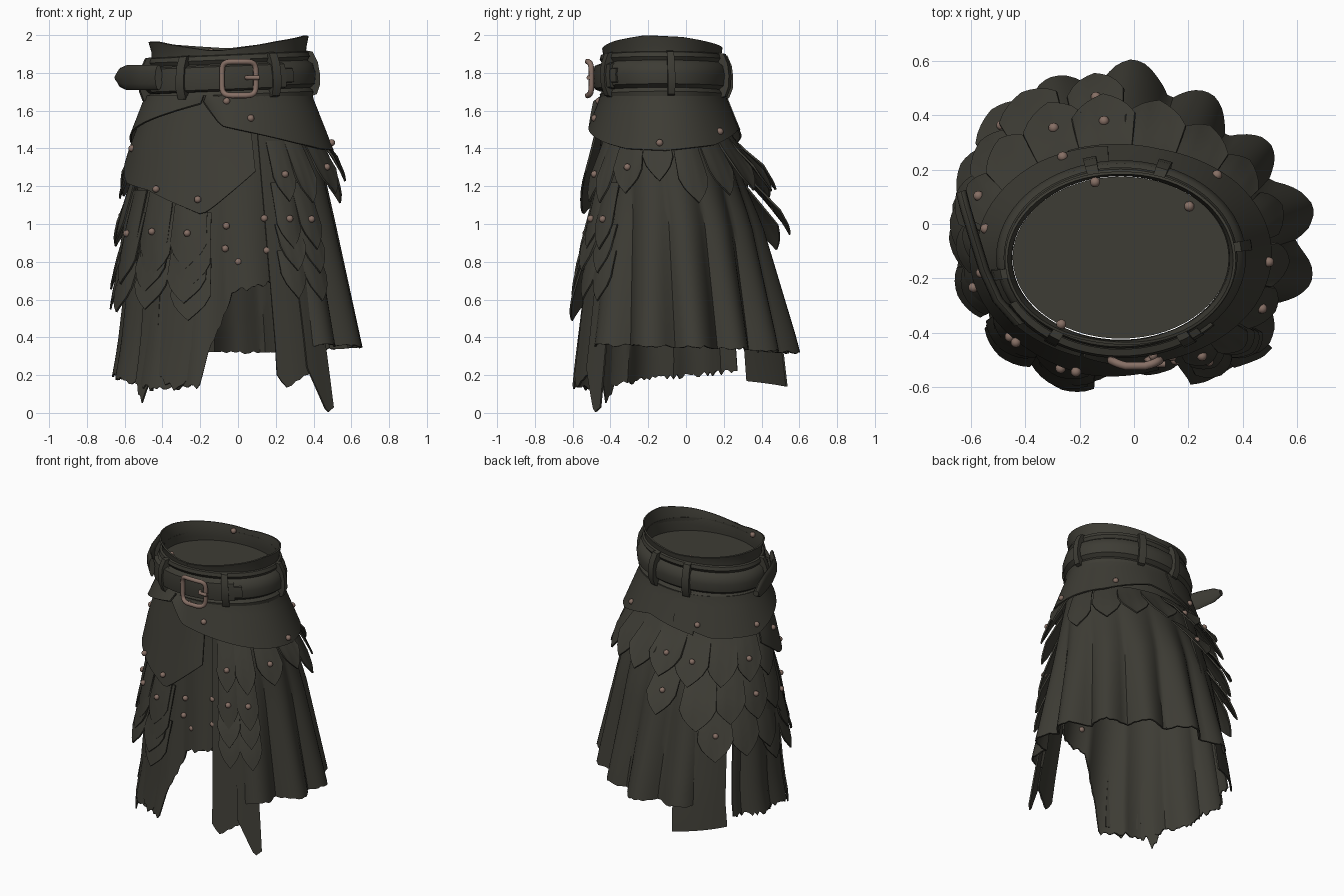
import bpy, bmesh, math, random
from mathutils import Vector

random.seed(4)
if "Cube" in bpy.data.objects:
    bpy.data.objects.remove(bpy.data.objects["Cube"])


def material(name, rgb):
    m = bpy.data.materials.new(name)
    m.use_nodes = True
    m.diffuse_color = (*rgb, 1)
    bsdf = m.node_tree.nodes["Principled BSDF"]
    bsdf.inputs["Base Color"].default_value = (*rgb, 1)
    bsdf.inputs["Roughness"].default_value = 0.8
    return m


LEATHER = material("dark_leather", (0.047, 0.045, 0.035))
COPPER = material("dull_copper", (0.24, 0.16, 0.13))

# Body outline by height: z, centre x, centre y, radius x, radius y
BODY = [(0, 0, -.02, .64, .56), (.35, 0, -.02, .59, .525), (1, -.025, -.06, .515, .425),
        (1.4, -.04, -.11, .465, .335), (1.66, -.045, -.12, .415, .305),
        (1.9, -.05, -.125, .395, .3), (2, -.055, -.13, .42, .33)]


def lerp(points, x):
    """Value of a polyline at x; a plain number is constant."""
    if not isinstance(points, list):
        return points
    if x <= points[0][0]:
        return points[0][1]
    for (a, p), (b, q) in zip(points, points[1:]):
        if x <= b:
            return p + (q - p) * (x - a) / (b - a)
    return points[-1][1]


def surf(deg, z, off=0):
    """Point on the body; 0 degrees is the front, turning towards +x."""
    cx, cy, rx, ry = (lerp([(r[0], r[i]) for r in BODY], z) for i in range(1, 5))
    t = math.radians(deg)
    if math.sin(t) > 0:  # the back left quarter hangs closer
        off -= .075 * max(0, 1.4 - z) * max(0, -math.sin(2 * t))
    return Vector((cx + (rx + off) * math.sin(t), cy - (ry + off) * math.cos(t), z))


def finish(name, bm, mat, thick=0):
    bmesh.ops.recalc_face_normals(bm, faces=bm.faces)
    if thick:
        bmesh.ops.solidify(bm, geom=bm.faces[:], thickness=thick)
    me = bpy.data.meshes.new(name)
    bm.to_mesh(me)
    bm.free()
    me.materials.append(mat)
    me.shade_smooth()
    me.set_sharp_from_angle(angle=math.radians(40))
    ob = bpy.data.objects.new(name, me)
    bpy.context.collection.objects.link(ob)


def loft(name, rings, mat, closed=False, loop=False, caps=False, thick=0):
    """Skin rows of points; closed joins each row, loop joins last to first."""
    bm = bmesh.new()
    rows = [[bm.verts.new(p) for p in r] for r in rings]
    pairs = list(zip(rows, rows[1:])) + ([(rows[-1], rows[0])] if loop else [])
    n = len(rows[0])
    for a, b in pairs:
        for i in range(n if closed else n - 1):
            j = (i + 1) % n
            bm.faces.new((a[i], a[j], b[j], b[i]))
    if caps:
        bm.faces.new(rows[0])
        bm.faces.new(rows[-1])
    finish(name, bm, mat, thick)


def panel(name, t0, t1, top, bottom, off, flare=0, bulge=0, pleat=0, ragged=0, nv=8, step=3):
    """Leather sheet hung on the body between two angles."""
    nu = max(8, 2 * round((t1 - t0) / step / 2))
    rings = []
    for i in range(nu + 1):
        u = i / nu
        t = t0 + (t1 - t0) * u
        za = lerp(top, t)
        zb = lerp(bottom, t) + random.uniform(-ragged, ragged)
        col = []
        for j in range(nv + 1):
            v = j / nv
            z = za + (zb - za) * v
            fold = pleat * abs(math.sin(math.pi * (t - 58.5) / 27)) * max(0, (1.45 - z) / 1.1)
            swell = bulge * (1 - (2 * u - 1) ** 2) * math.sin(math.pi * min(1, v + .1) * .6)
            col.append(surf(t, z, off + flare * v + swell + fold))
        rings.append(col)
    loft(name, rings, LEATHER, thick=.01)


def band(name, profile, t0, t1, step=5):
    """Sweep an (offset, height) section round the waist, tilted slightly."""
    n = max(2, round((t1 - t0) / step))
    full = t1 - t0 == 360
    rings = []
    for i in range(n if full else n + 1):
        t = t0 + (t1 - t0) * i / n
        rise = .018 * math.sin(math.radians(t))
        rings.append([surf(t, z, o) + Vector((0, 0, rise)) for o, z in profile])
    loft(name, rings, LEATHER, closed=True, loop=full, caps=not full)


def rivet(t, z, off):
    bm = bmesh.new()
    bmesh.ops.create_icosphere(bm, subdivisions=2, radius=.019)
    bmesh.ops.translate(bm, verts=bm.verts, vec=surf(t, z, off))
    finish("rivet", bm, COPPER)


def shingle(t, top, tip, half, off=.03, flare=.06, stud=False):
    flare += random.uniform(-.01, .015)
    tip += random.uniform(-.02, .02)
    shape = [(t - half, tip + .13), (t - .7 * half, tip + .07), (t, tip),
             (t + .7 * half, tip + .07), (t + half, tip + .13)]
    panel("leather_scale", t - half, t + half, top, shape, off, flare, bulge=.025)
    if stud:
        rivet(t, top + (tip - top) * .55, off + .55 * flare + .028)


# Waist collar and the closed lining inside it
panel("waist_collar", -6, 354, [(-6, 1.92), (6, 1.93), (40, 1.97), (75, 2), (110, 1.99),
      (180, 1.93), (260, 1.965), (300, 1.965), (345, 1.92)], 1.64, 0, nv=6, step=5)
loft("waist_lining", [[surf(t, z, o) for t in range(0, 360, 6)] for z, o in
     ((1.82, -.004), (1.805, -.15))], LEATHER, closed=True, caps=True)

# Padded belt, front strap and loops
band("padded_belt", [(.002, 1.66), (.026, 1.66), (.032, 1.685), (.018, 1.705), (.044, 1.725),
     (.054, 1.78), (.044, 1.83), (.018, 1.85), (.032, 1.87), (.026, 1.893), (.002, 1.9)], 0, 360)
band("belt_strap", [(.035, 1.705), (.06, 1.715), (.068, 1.78), (.06, 1.835), (.035, 1.845)], -62, 40)
band("belt_strap_tip", [(.035, 1.735), (.06, 1.74), (.064, 1.78), (.06, 1.81), (.035, 1.815)], 40, 47)
for t in (-33, 32, 97, 160, 194, 280):
    band("belt_loop", [(.02, 1.66), (.05, 1.67), (.072, 1.72), (.077, 1.78), (.072, 1.84),
         (.05, 1.895), (.02, 1.9)], t - 3, t + 3, step=2)

# Loose belt end standing off the side
tail = [(-.42, -.37, 1), (-.5, -.28, 1), (-.55, -.17, 1), (-.59, -.04, 1), (-.62, .06, .8), (-.635, .12, .3)]
rings = []
for x, y, s in tail:
    side = Vector((.9, .3, 0)).normalized() * .02
    rings.append([Vector((x, y, 1.775)) + side * math.cos(a) + Vector((0, 0, .066 * s * math.sin(a)))
                  for a in (k * math.tau / 12 for k in range(12))])
loft("belt_tail", rings, LEATHER, closed=True, caps=True)


# Buckle frame and prong
def rod(name, points, radius, cyclic):
    cu = bpy.data.curves.new(name, "CURVE")
    cu.dimensions = "3D"
    cu.bevel_depth, cu.bevel_resolution, cu.use_fill_caps = radius, 2, True
    sp = cu.splines.new("POLY")
    sp.points.add(len(points) - 1)
    for p, co in zip(sp.points, points):
        p.co = (*co, 1)
    sp.use_cyclic_u = cyclic
    cu.materials.append(COPPER)
    bpy.context.collection.objects.link(bpy.data.objects.new(name, cu))


frame = []
for k in range(32):
    a = (k + .5) * math.tau / 32
    x, z = (.09 * math.copysign(abs(q) ** .4, q) for q in (math.cos(a), math.sin(a)))
    frame.append((x + .005, -.525 + 3 * x * x, 1.77 + z))
rod("buckle_frame", frame, .015, True)
rod("buckle_prong", [(.045, -.49, 1.775), (.06, -.515, 1.775), (.115, -.515, 1.775)], .012, False)

# Pleated skirt: higher hem on the left, lower ragged hem on the right and open front
panel("skirt_left", 36, 222, 1.62, [(36, .36), (100, .35), (180, .32), (222, .32)], 0,
      pleat=.095, ragged=.008, nv=14, step=2.25)
panel("skirt_right", 240, 382, 1.62, [(240, .22), (290, .18), (320, .13), (343, .14),
      (345, .3), (353, .5), (358, .64), (382, .7)], .01, pleat=.045, ragged=.014, nv=14, step=1.5)

# Long hanging strips
panel("front_strip_inner", 18, 36, 1.52, [(18, .2), (22, .13), (36, .22)], .02, .04, ragged=.008)
panel("front_strip_outer", 33, 46, 1.5, [(33, .24), (42, 0), (46, .03)], .02, .05)
panel("right_strip_wide", -40, -21, 1.15, [(-40, .2), (-30, .12), (-21, .2)], .035, .015, ragged=.02)
panel("right_strip_torn", -54, -42, 1.15, [(-54, .16), (-48, .06), (-45, .17), (-42, .1)], .035, .02, ragged=.02)
panel("back_strip", 203, 235, 1.42, [(203, .14), (235, .17)], .03, .03)

# Yoke halves and the large front apron
panel("front_apron", -102, 13, 1.68, [(-102, 1.36), (-75, 1.22), (-50, 1.18), (-26, 1.09),
      (-16, 1.05), (-10, 1.09), (13, 1.28)], .015, .075)
panel("yoke_right", 186, 342, 1.68, [(186, 1.5), (215, 1.42), (255, 1.42), (278, 1.49), (342, 1.64)], .035, .045)
panel("yoke_left", -16, 202, 1.69, [(-16, 1.65), (-5, 1.52), (40, 1.43), (60, 1.4), (90, 1.39),
      (130, 1.42), (165, 1.5), (202, 1.43)], .025, .055)

# Overlapping scales: front right and side columns
for t, drop, flare in ((-24, 0, .05), (-46, .03, .05), (-70, .02, .035), (-90, .04, .02)):
    for row in range(4):
        shingle(t + 2 * (row % 2), 1.18 - .12 * row, .76 + drop - .085 * row, 10,
                off=.03 + .008 * row, flare=flare, stud=row == 0 and t > -80)

# Front left columns
for t in (30, 43):
    for top, tip, off, flare, stud in ((1.44, 1.12, .025, .07, t < 40), (1.22, .87, .04, .05, True),
                                       (1, .74, .05, .04, False), (.86, .6, .05, .04, False)):
        shingle(t, top, tip, 7, off, flare, stud)

# Short scales below the yoke on the left and back
for t, tip, flare in ((62, 1.17, .07), (84, 1.24, .07), (107, 1.13, .07), (130, 1.16, .08),
                      (150, 1.2, .1), (169, 1.16, .12), (187, 1.18, .13)):
    shingle(t, 1.47, tip, 10.5, off=.025, flare=flare, stud=t in (62, 187))

# Back right rows
for row, (top, tip) in enumerate(((1.46, 1.13), (1.24, .88), (1.0, .64))):
    for k in range(4):
        t = 205 + 20 * k + 8 * (row % 2)
        if row < 2 or k > 0:
            shingle(t, top, tip, 10.5, off=.04, flare=.12 - .025 * k,
                    stud=(row, k) in ((0, 0), (0, 2), (1, 2), (2, 1)))
shingle(190, 1.26, .94, 9, off=.05, flare=.11, stud=True)

# Loose rivets on apron, front flap, yoke and inside the collar
for t, z, off in ((-43, 1.185, .098), (-18, 1.13, .095), (-4, .99, .02), (-5, .87, .02),
                  (2, .8, .02), (18, .86, .025), (18, 1.03, .025), (13, 1.56, .06), (-2, 1.65, .035),
                  (-80, 1.4, .065), (86, 1.43, .078), (138, 1.49, .07), (205, 1.5, .075), (256, 1.48, .07),
                  (136, 1.82, -.04), (194, 1.91, -.015), (-34, 1.91, -.01)):
    rivet(t, z, off)
